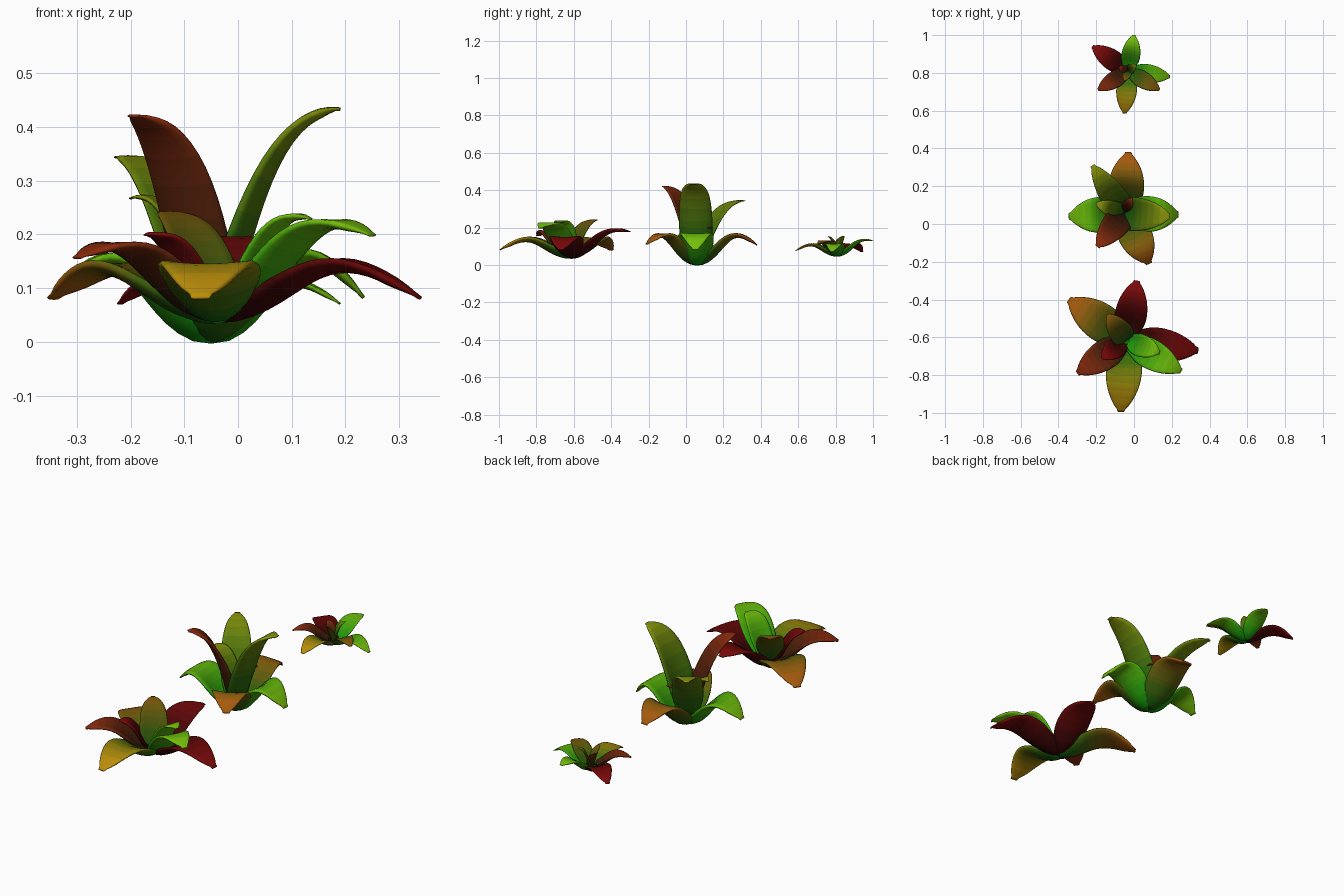
import bpy, bmesh, math
from mathutils import Vector

if "Cube" in bpy.data.objects:
    bpy.data.objects.remove(bpy.data.objects["Cube"])

RINGS, HALF, BANDS = 18, 8, 9
materials = {}

# leaf colours: (base, tip)
COLOURS = {
    "green": ((0.005, 0.12, 0.003), (0.26, 0.30, 0.003)),
    "bright": ((0.005, 0.30, 0.003), (0.20, 0.55, 0.003)),
    "yellow": ((0.005, 0.14, 0.003), (0.55, 0.28, 0.003)),
    "orange": ((0.01, 0.11, 0.003), (0.42, 0.10, 0.004)),
    "brown": ((0.015, 0.09, 0.003), (0.24, 0.09, 0.003)),
    "rust": ((0.03, 0.012, 0.003), (0.28, 0.025, 0.004)),
    "red": ((0.03, 0.001, 0.001), (0.22, 0.003, 0.003)),
}


def material(colour, band):
    key = f"{colour}_{band}"
    if key not in materials:
        a, b = COLOURS[colour]
        k = ((band + 0.5) / BANDS) ** 2
        m = bpy.data.materials.new(key)
        m.diffuse_color = (*[p + (q - p) * k for p, q in zip(a, b)], 1)
        m.use_nodes = True
        m.node_tree.nodes["Principled BSDF"].inputs["Base Color"].default_value = m.diffuse_color
        materials[key] = m
    return materials[key]


def half_width(t, peak):
    if t < peak:
        return 0.45 + 0.55 * math.sin(math.pi / 2 * t / peak)
    return max(0.06, 1 - ((t - peak) / (1 - peak)) ** 2.2) ** 0.6


def leaf(name, base, tip, high, width, colour, tall=False):
    """Cupped blade swept along a curve; high = height at 70% of its length."""
    base, tip = Vector(base), Vector(tip)
    flat = Vector((tip.x - base.x, tip.y - base.y, 0))
    reach, out = flat.length, flat.normalized()
    side = Vector((-out.y, out.x, 0))
    up = Vector((0, 0, 1))
    rise = tip.z - base.z
    z1 = base.z + (0.33 * rise if tall else 0.02 * reach)
    z2 = (high - 0.343 * tip.z - 0.189 * z1 - 0.027 * base.z) / 0.441
    r1, r2 = (0.24, 0.4) if tall else (0.42, 0.47)
    p = [base,
         base + out * reach * r1 + up * (z1 - base.z),
         base + out * reach * r2 + up * (z2 - base.z),
         tip]
    bm = bmesh.new()
    loops = []
    for i in range(RINGS + 1):
        t = 1 - (1 - i / RINGS) ** 1.35
        s = 1 - t
        c = p[0] * s**3 + p[1] * 3*s*s*t + p[2] * 3*s*t*t + p[3] * t**3
        d = ((p[1]-p[0]) * s*s + (p[2]-p[1]) * 2*s*t + (p[3]-p[2]) * t*t).normalized()
        n = d.cross(side)
        w = width / 2 * half_width(t, 0.36 if tall else 0.48)
        cup = w * 0.45 * s
        thick = width * (0.05 + 0.04 * s) * min(1, w / width * 4)
        ring = []
        for k in range(2 * HALF):
            a = math.pi * k / HALF
            u, v = math.cos(a), math.sin(a)
            v = math.copysign(abs(v) ** 0.6, v)
            ring.append(bm.verts.new(c + side * (w * u) + n * (cup * u * u + thick * (v - 0.5))))
        loops.append((ring, t))
    for (r0, t0), (r1_, t1) in zip(loops, loops[1:]):
        for k in range(2 * HALF):
            j = (k + 1) % (2 * HALF)
            f = bm.faces.new((r0[k], r0[j], r1_[j], r1_[k]))
            f.material_index = min(BANDS - 1, int((t0 + t1) / 2 * BANDS))
    bm.faces.new(loops[0][0])
    bm.faces.new(loops[-1][0]).material_index = BANDS - 1
    bmesh.ops.recalc_face_normals(bm, faces=bm.faces)
    for f in bm.faces:
        f.smooth = True
    me = bpy.data.meshes.new(name)
    bm.to_mesh(me)
    bm.free()
    for b in range(BANDS):
        me.materials.append(material(colour, b))
    bpy.context.collection.objects.link(bpy.data.objects.new(name, me))


# each leaf: tip, height near 70%, width, colour, upright or not
PLANTS = {
    "middle_plant": ((-0.05, 0.055, 0.02), [
        ((-0.03, 0.38, 0.108), 0.16, 0.19, "orange", False),
        ((0.08, -0.21, 0.113), 0.16, 0.18, "orange", False),
        ((-0.345, 0.04, 0.09), 0.155, 0.19, "bright", False),
        ((0.235, 0.05, 0.083), 0.162, 0.19, "bright", False),
        ((-0.22, 0.31, 0.345), 0.30, 0.145, "green", True),
        ((-0.195, -0.12, 0.422), 0.36, 0.15, "rust", True),
        ((0.19, 0.04, 0.435), 0.375, 0.18, "green", True),
        ((-0.20, 0.11, 0.268), 0.245, 0.10, "green", True),
        ((0.01, 0.14, 0.20), 0.18, 0.09, "rust", True)]),
    "front_plant": ((-0.04, -0.615, 0.057), [
        ((0.015, -0.30, 0.18), 0.18, 0.17, "red", False),
        ((0.34, -0.67, 0.083), 0.145, 0.18, "red", False),
        ((0.25, -0.78, 0.20), 0.213, 0.16, "bright", False),
        ((-0.07, -0.995, 0.083), 0.14, 0.19, "yellow", False),
        ((-0.30, -0.79, 0.158), 0.175, 0.16, "rust", False),
        ((-0.345, -0.40, 0.083), 0.14, 0.20, "orange", False),
        ((-0.14, -0.48, 0.242), 0.215, 0.13, "brown", True),
        ((0.135, -0.68, 0.23), 0.213, 0.12, "bright", False),
        ((-0.17, -0.71, 0.20), 0.18, 0.11, "red", False)]),
    "back_plant": ((-0.03, 0.81, 0.058), [
        ((0.0, 1.0, 0.13), 0.13, 0.10, "bright", False),
        ((0.19, 0.78, 0.072), 0.11, 0.10, "bright", False),
        ((0.135, 0.71, 0.115), 0.125, 0.09, "brown", False),
        ((-0.05, 0.585, 0.077), 0.11, 0.11, "yellow", False),
        ((-0.19, 0.71, 0.11), 0.125, 0.09, "rust", False),
        ((-0.22, 0.94, 0.072), 0.11, 0.11, "red", False),
        ((-0.05, 0.76, 0.155), 0.135, 0.05, "brown", True),
        ((-0.08, 0.83, 0.145), 0.13, 0.05, "rust", True),
        ((0.01, 0.845, 0.155), 0.14, 0.05, "green", True)]),
}

for plant, (base, leaves) in PLANTS.items():
    for i, (tip, high, width, colour, tall) in enumerate(leaves, 1):
        leaf(f"{plant}_leaf_{i}", base, tip, high, width, colour, tall)
